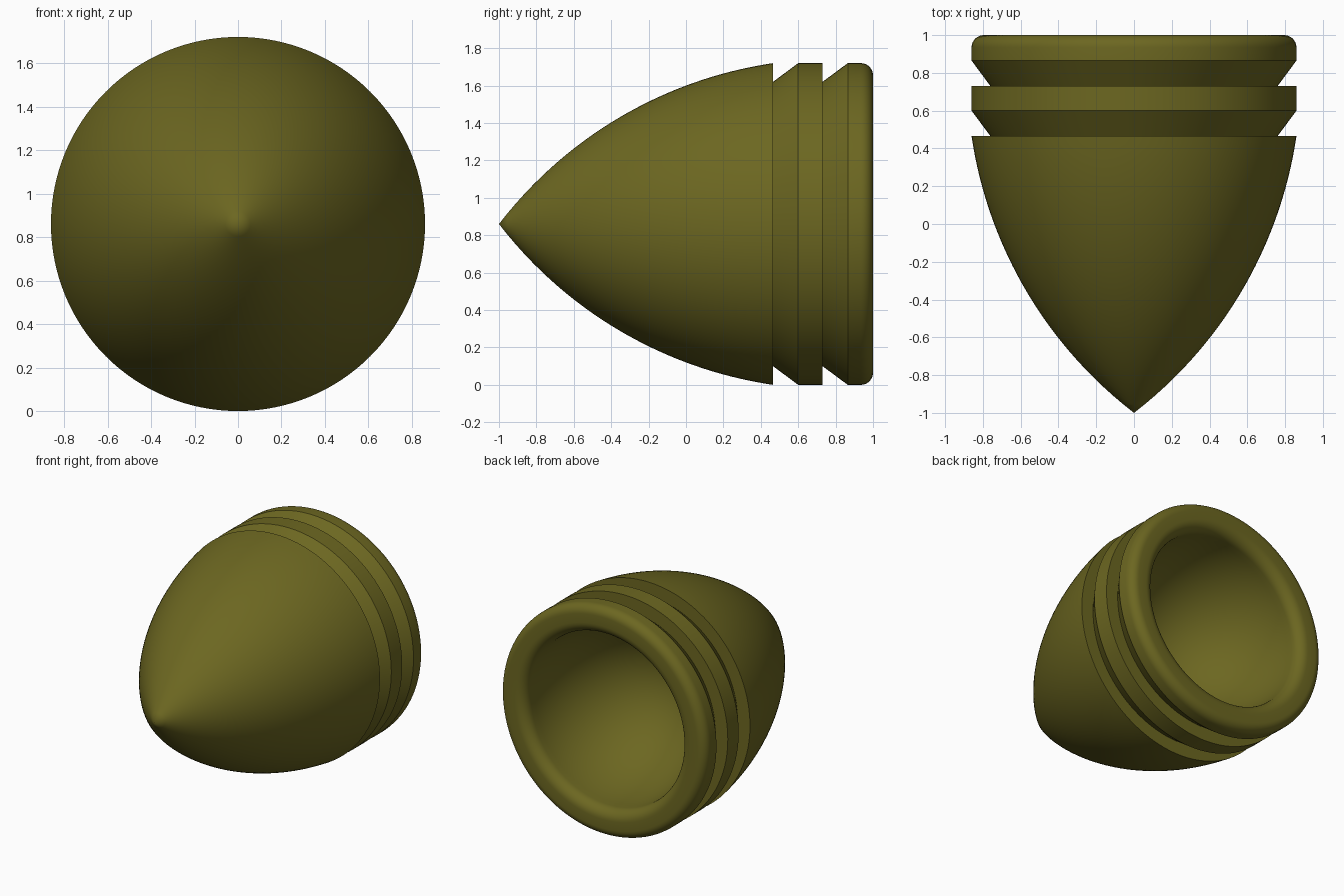
import bpy, bmesh
from math import sin, cos, pi, sqrt, radians
from mathutils import Vector

if "Cube" in bpy.data.objects:
    bpy.data.objects.remove(bpy.data.objects["Cube"])

R = 0.86          # body radius, also height of the axis above ground
SEGMENTS = 128


def arc(cy, cr, ry, rr, a0, a1, n):
    """Elliptical arc in the (y, radius) plane."""
    steps = [a0 + (a1 - a0) * i / n for i in range(n + 1)]
    return [(cy + ry * cos(a), cr + rr * sin(a)) for a in steps]


# Pointed ogive nose: circular arc from the tip to the first groove
profile = []
for i in range(33):
    y = -1 + 1.465 * i / 32
    profile.append((y, max(0.0, -1.38 + sqrt(5.126 - (y - 0.795) ** 2))))
profile[0] = (-1.0, 0.0)
profile[-1] = (0.465, R)

# Two sawtooth grooves
for y in (0.465, 0.73):
    profile += [(y, 0.76), (y + 0.135, R)]
    if y < 0.7:
        profile.append((0.73, R))

# Rounded base rim, outer and inner
profile += arc(0.935, R - 0.065, 0.065, 0.065, pi / 2, 0, 8)
profile += arc(0.92, 0.73, 0.08, 0.08, 0, -pi / 2, 8)

# Hollow domed cavity
profile += arc(0.92, 0, 0.8, 0.65, pi / 2, pi, 28)[1:]
profile[-1] = (profile[-1][0], 0.0)

# Revolve the profile around the y axis
bm = bmesh.new()
verts = [bm.verts.new((0, y, R + r)) for y, r in profile]
edges = [bm.edges.new(pair) for pair in zip(verts, verts[1:])]
bmesh.ops.spin(bm, geom=verts + edges, cent=Vector((0, 0, R)), axis=Vector((0, 1, 0)),
               dvec=Vector((0, 0, 0)), angle=2 * pi, steps=SEGMENTS)
bmesh.ops.remove_doubles(bm, verts=bm.verts, dist=0.0003)
bmesh.ops.recalc_face_normals(bm, faces=bm.faces)
mesh = bpy.data.meshes.new("bullet")
bm.to_mesh(mesh)
bm.free()

bullet = bpy.data.objects.new("bullet", mesh)
bpy.context.collection.objects.link(bullet)

# Olive finish
mat = bpy.data.materials.new("olive")
mat.diffuse_color = (0.15, 0.135, 0.015, 1)
mat.use_nodes = True
mat.node_tree.nodes["Principled BSDF"].inputs["Base Color"].default_value = mat.diffuse_color
mesh.materials.append(mat)

bpy.context.view_layer.objects.active = bullet
bullet.select_set(True)
bpy.ops.object.shade_smooth_by_angle(angle=radians(30))
